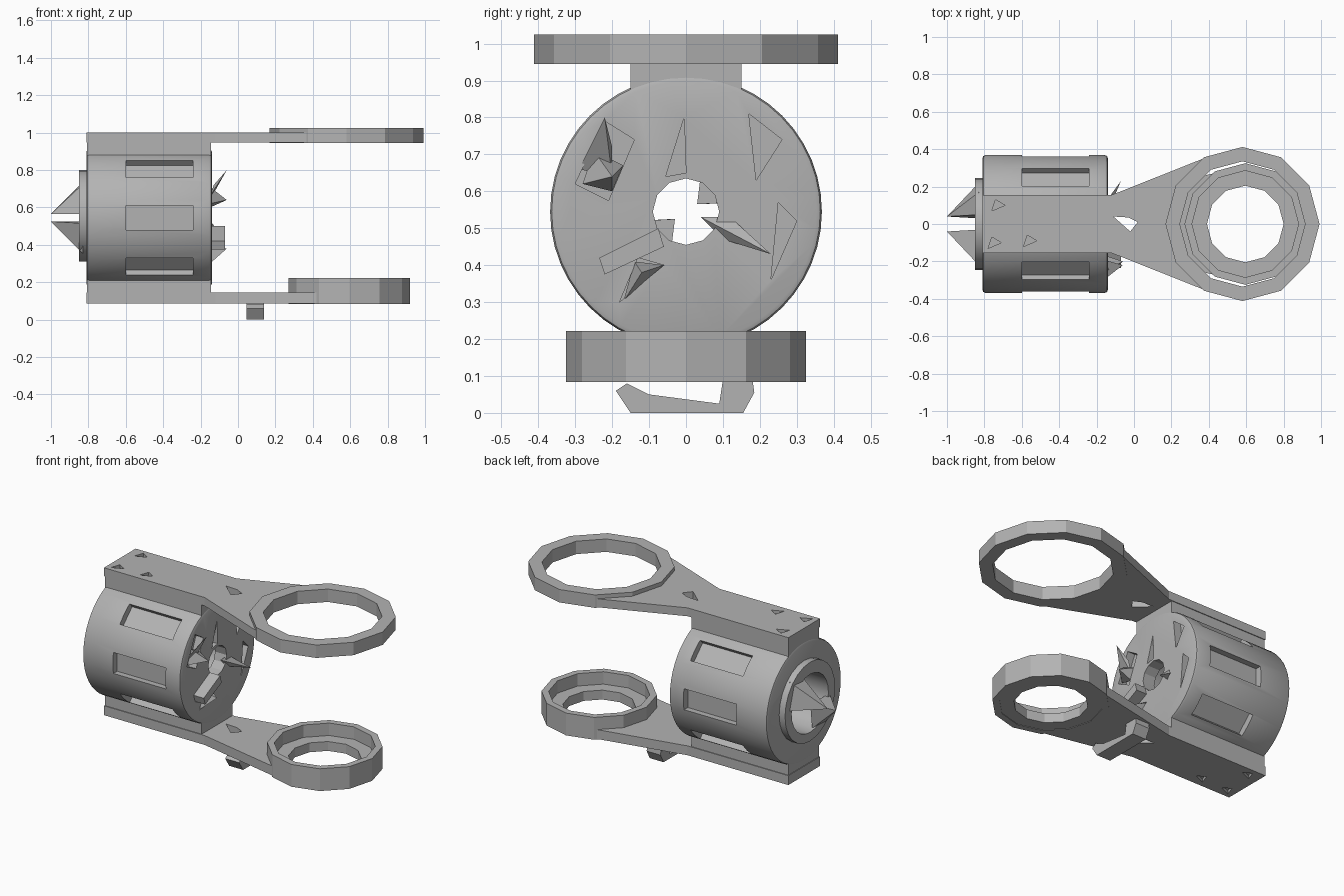
import bpy, bmesh, math
from mathutils import Matrix, Vector

cube = bpy.data.objects.get("Cube")
if cube:
    bpy.data.objects.remove(cube, do_unlink=True)

grey = bpy.data.materials.new("plain_grey")
grey.use_nodes = True
grey.diffuse_color = (0.45, 0.45, 0.45, 1)
grey.node_tree.nodes["Principled BSDF"].inputs["Base Color"].default_value = (0.45, 0.45, 0.45, 1)

MID = 0.545            # height of the housing axis
BACK, FACE = -0.81, -0.14


def finish(name, bm):
    bmesh.ops.recalc_face_normals(bm, faces=bm.faces)
    mesh = bpy.data.meshes.new(name)
    bm.to_mesh(mesh)
    bm.free()
    ob = bpy.data.objects.new(name, mesh)
    bpy.context.collection.objects.link(ob)
    mesh.materials.append(grey)
    return ob


def prism(name, points, a, b, axis="Z"):
    """Extrude an outline (x, y) along Z, or (y, z) along X."""
    bm = bmesh.new()
    place = (lambda u, v, w: (u, v, w)) if axis == "Z" else (lambda u, v, w: (w, u, v))
    low = [bm.verts.new(place(u, v, a)) for u, v in points]
    high = [bm.verts.new(place(u, v, b)) for u, v in points]
    bm.faces.new(low)
    bm.faces.new(high)
    n = len(points)
    for i in range(n):
        j = (i + 1) % n
        bm.faces.new((low[i], low[j], high[j], high[i]))
    return finish(name, bm)


def spike(name, base, tip):
    bm = bmesh.new()
    ring = [bm.verts.new(p) for p in base]
    top = bm.verts.new(tip)
    bm.faces.new(ring)
    for i, v in enumerate(ring):
        bm.faces.new((v, ring[(i + 1) % len(ring)], top))
    return finish(name, bm)


def circle(cu, cv, r, n):
    return [(cu + r * math.cos(math.tau * i / n), cv + r * math.sin(math.tau * i / n)) for i in range(n)]


def cut(ob, cutter):
    mod = ob.modifiers.new("cut", "BOOLEAN")
    mod.operation = "DIFFERENCE"
    mod.solver = "EXACT"
    mod.object = cutter
    bpy.context.view_layer.objects.active = ob
    bpy.ops.object.modifier_apply(modifier=mod.name)
    bpy.data.objects.remove(cutter, do_unlink=True)


def smooth(ob):
    bpy.ops.object.select_all(action="DESELECT")
    ob.select_set(True)
    bpy.context.view_layer.objects.active = ob
    bpy.ops.object.shade_smooth_by_angle(angle=math.radians(25))


# Housing: round body with slightly softened ends
body = prism("housing", circle(0, MID, 0.368, 48), BACK, FACE, "X")
bevel = body.modifiers.new("soft_ends", "BEVEL")
bevel.width = 0.015
bevel.segments = 2
bevel.angle_limit = math.radians(40)
bpy.context.view_layer.objects.active = body
bpy.ops.object.modifier_apply(modifier=bevel.name)

# Central bore and wide rear cavity
cut(body, prism("bore", circle(0, MID, 0.09, 12), -1, 0, "X"))
cut(body, prism("cavity", circle(0, MID, 0.18, 24), -1, -0.22, "X"))

# Sunken side windows
for side in (0, 180):
    for lean in (-46, 0, 46):
        bm = bmesh.new()
        bmesh.ops.create_cube(bm, size=1)
        bmesh.ops.scale(bm, vec=(0.36, 0.12, 0.13), verts=bm.verts)
        bmesh.ops.translate(bm, vec=(-0.42, 0.385, 0), verts=bm.verts)
        turn = Matrix.Translation((0, 0, MID)) @ Matrix.Rotation(math.radians(side + lean), 4, "X")
        bmesh.ops.transform(bm, matrix=turn, verts=bm.verts)
        cut(body, finish("window_cutter", bm))

# Irregular pits in the end face
pits = [
    [(-0.055, 0.64), (0, 0.65), (-0.005, 0.8)],
    [(0.17, 0.81), (0.26, 0.74), (0.19, 0.63)],
    [(0.25, 0.57), (0.3, 0.52), (0.23, 0.36)],
    [(-0.18, 0.3), (-0.06, 0.4), (-0.13, 0.42)],
    [(-0.3, 0.62), (-0.21, 0.575), (-0.14, 0.74), (-0.22, 0.79)],
]
for pit in pits:
    cut(body, prism("pit_cutter", pit, -0.19, 0, "X"))
smooth(body)

# Rear collar
collar = prism("rear_collar", circle(0, MID + 0.01, 0.245, 24), -0.85, BACK + 0.01, "X")
cut(collar, prism("collar_hole", circle(0, MID, 0.18, 24), -1, 0, "X"))
smooth(collar)

# Rear prongs reaching back out of the cavity
for sign, name in ((1, "left_prong"), (-1, "right_prong")):
    base = [(-0.83, sign * y, MID + sign * z)
            for y, z in ((0.03, 0.02), (0.22, 0.03), (0.17, 0.19), (0.05, 0.18))]
    spike(name, base, (-1.0, sign * 0.04, MID + sign * 0.02))

# Shards standing on the end face
spike("upper_shard", [(-0.15, -0.29, 0.66), (-0.15, -0.2, 0.64), (-0.13, -0.2, 0.72)], (-0.06, -0.22, 0.80))
spike("upper_stub", [(-0.15, -0.28, 0.62), (-0.15, -0.2, 0.6), (-0.15, -0.17, 0.67), (-0.15, -0.25, 0.71)],
      (-0.06, -0.2, 0.64))
prism("lower_bar", [(-0.235, 0.42), (-0.22, 0.375), (-0.06, 0.45), (-0.075, 0.5)], -0.15, -0.07, "X")
spike("centre_shard", [(-0.15, 0.04, 0.53), (-0.15, 0.12, 0.53), (-0.15, 0.1, 0.47)], (-0.07, 0.23, 0.43))
spike("lower_shard", [(-0.15, -0.17, 0.3), (-0.15, -0.06, 0.4), (-0.15, -0.14, 0.41)], (-0.06, -0.12, 0.38))


def arm(name, low, high, centre, radius, hole, first, last):
    """Straight strip flaring into a twelve-sided ring."""
    ring = [(centre + radius * math.cos(math.radians(a)), radius * math.sin(math.radians(a)))
            for a in range(-last, last + 1, 30)]
    outline = [(BACK, -0.155), (first, -0.155)] + ring + [(first, 0.155), (BACK, 0.155)]
    ob = prism(name, outline, low, high)
    cut(ob, prism("ring_hole", circle(centre, 0, hole, 12), low - 0.1, high + 0.1))
    # Ragged opening at the neck
    cut(ob, prism("neck_hole", [(-0.11, 0.04), (-0.03, 0.035), (0.02, 0.01), (-0.02, -0.04)], low - 0.1, high + 0.1))
    return ob


def rim(name, low, high, centre, radius, hole):
    ob = prism(name, circle(centre, 0, radius, 12), low, high)
    cut(ob, prism("rim_hole", circle(centre, 0, hole, 12), low - 0.1, high + 0.1))
    return ob


# Upper arm with its slightly raised, thin ring
upper = arm("upper_arm", 0.948, 1.0, 0.575, 0.405, 0.35, FACE + 0.02, 120)
rim("upper_ring", 0.945, 1.025, 0.58, 0.412, 0.335)

# Lower arm with a floor lip and a deeper cup ring
lower = arm("lower_arm", 0.087, 0.145, 0.595, 0.315, 0.205, FACE + 0.02, 120)
rim("lower_ring", 0.084, 0.222, 0.595, 0.325, 0.285)

# Small nicks in both strips
for ob, z in ((upper, 1.0), (lower, 0.087)):
    for x, y in ((-0.75, -0.1), (-0.73, 0.1), (-0.56, -0.09)):
        cut(ob, prism("nick_cutter", [(x - 0.03, y - 0.03), (x + 0.04, y), (x - 0.01, y + 0.03)], z - 0.02, z + 0.02))

# Saddles joining the strips to the housing
for name, low, high in (("upper_saddle", 0.84, 0.96), ("lower_saddle", 0.13, 0.25)):
    saddle = prism(name, [(-0.15, low), (0.15, low), (0.15, high), (-0.15, high)], BACK + 0.004, FACE - 0.004, "X")

# Hook-shaped clip under the lower arm
prism("under_clip", [(-0.15, 0), (0.155, 0), (0.185, 0.055), (0.18, 0.09), (0.1, 0.09), (0.09, 0.025),
                     (-0.1, 0.05), (-0.16, 0.08), (-0.19, 0.06)], 0.045, 0.14, "X")
